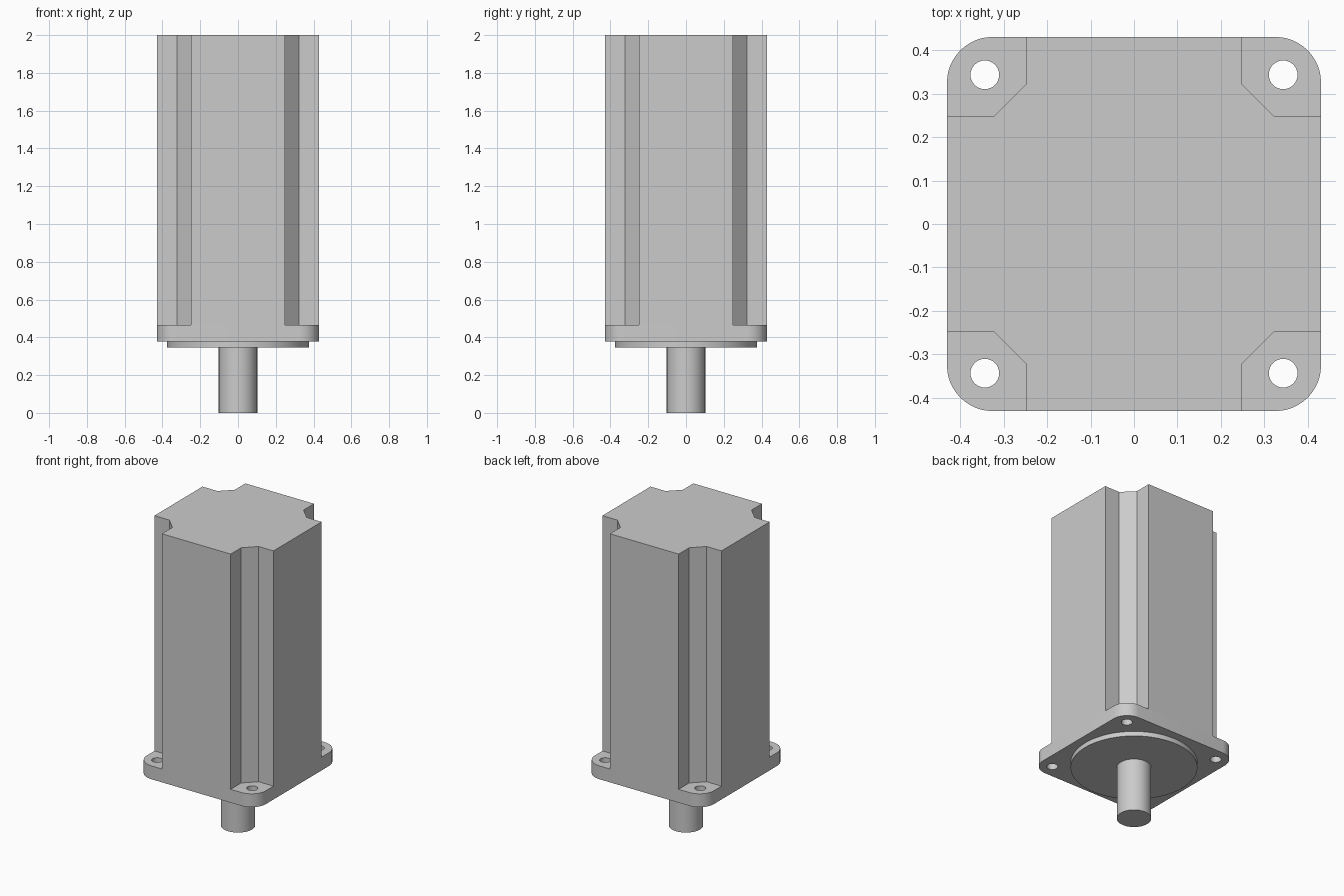
import bpy
from math import cos, sin, pi, radians

cube = bpy.data.objects.get("Cube")
if cube:
    bpy.data.objects.remove(cube, do_unlink=True)

# Single light grey metal
COLOR = (0.6, 0.6, 0.6, 1)
metal = bpy.data.materials.new("light_grey_metal")
metal.use_nodes = True
metal.diffuse_color = COLOR
metal.node_tree.nodes["Principled BSDF"].inputs["Base Color"].default_value = COLOR

HALF = 0.43          # half width of body and flange
CORNER = 0.105       # flange corner radius
HOLE = 0.343         # bolt hole offset
FLANGE_Z = 0.378
BODY_Z = 0.465
PILOT_Z = 0.347


def arc(cx, cy, r, start, end, n):
    return [(cx + r * cos(start + (end - start) * i / n),
             cy + r * sin(start + (end - start) * i / n)) for i in range(n + 1)]


def circle(cx, cy, r, n):
    return arc(cx, cy, r, 0, 2 * pi, n)[:-1]


def four_fold(points):
    """Repeat one corner's outline around the z axis."""
    out = []
    for c, s in ((1, 0), (0, 1), (-1, 0), (0, -1)):
        out += [(x * c - y * s, x * s + y * c) for x, y in points]
    return out


def extrude(name, outlines, z0, z1):
    """Extrude a filled outline, with any inner outlines as holes."""
    curve = bpy.data.curves.new(name, "CURVE")
    curve.dimensions = "2D"
    curve.fill_mode = "BOTH"
    curve.extrude = (z1 - z0) / 2
    for pts in outlines:
        spline = curve.splines.new("POLY")
        spline.points.add(len(pts) - 1)
        for p, (x, y) in zip(spline.points, pts):
            p.co = (x, y, 0, 1)
        spline.use_cyclic_u = True
    obj = bpy.data.objects.new(name, curve)
    bpy.context.collection.objects.link(obj)
    obj.location.z = (z0 + z1) / 2
    bpy.ops.object.select_all(action="DESELECT")
    obj.select_set(True)
    bpy.context.view_layer.objects.active = obj
    bpy.ops.object.convert(target="MESH")
    obj = bpy.context.object
    obj.name = name
    obj.data.materials.clear()
    obj.data.materials.append(metal)
    bpy.ops.object.shade_smooth_by_angle(angle=radians(30))
    return obj


# Motor body with chamfered notches at the four corners
notch = [(HALF, 0.248), (0.322, 0.248), (0.248, 0.322), (0.248, HALF)]
extrude("motor_body", [four_fold(notch)], BODY_Z, 2)

# Rounded mounting flange with four bolt holes
center = HALF - CORNER
rounded = four_fold(arc(center, center, CORNER, 0, pi / 2, 12))
holes = [circle(x, y, 0.033, 32) for x in (-HOLE, HOLE) for y in (-HOLE, HOLE)]
extrude("mounting_flange", [rounded] + holes, FLANGE_Z, BODY_Z)

# Round pilot boss and output shaft
extrude("pilot_boss", [circle(0, 0, 0.375, 96)], PILOT_Z, FLANGE_Z)
extrude("output_shaft", [circle(0, 0, 0.102, 64)], 0, PILOT_Z)
